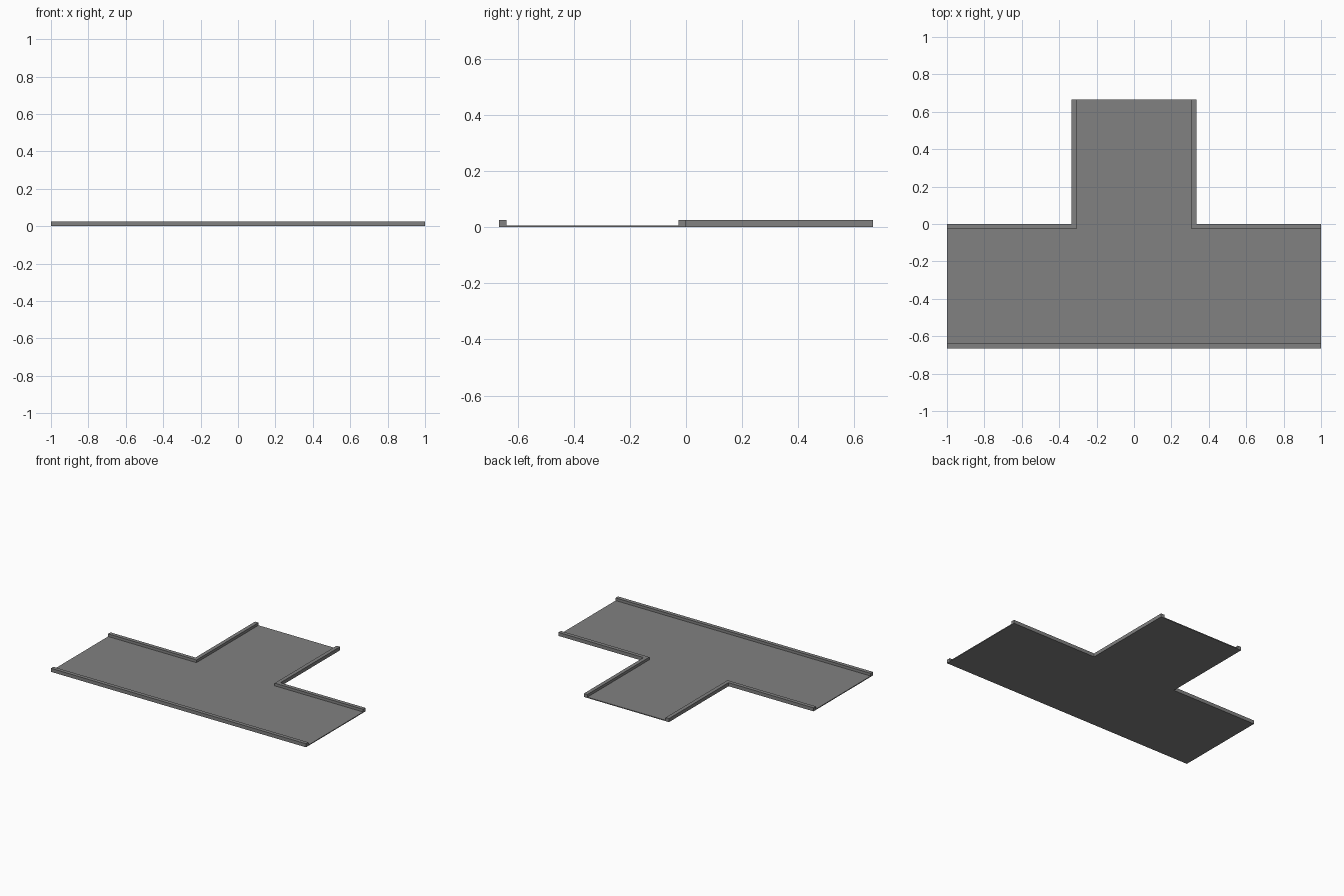
import bpy, bmesh

if "Cube" in bpy.data.objects:
    bpy.data.objects.remove(bpy.data.objects["Cube"])

W = 1 / 3        # half width of the stem
L = 2 / 3        # half depth of the tee
K = 0.027        # kerb width
FLOOR = 0.006    # slab thickness
KERB = 0.025     # kerb height

grey = bpy.data.materials.new("concrete grey")
grey.diffuse_color = (0.22, 0.22, 0.22, 1)
grey.use_nodes = True
grey.node_tree.nodes["Principled BSDF"].inputs["Base Color"].default_value = grey.diffuse_color


def prism(name, outline, height):
    """Extrude a flat outline up from z = 0."""
    bm = bmesh.new()
    face = bm.faces.new([bm.verts.new((x, y, 0)) for x, y in outline])
    new = bmesh.ops.extrude_face_region(bm, geom=[face])["geom"]
    verts = [g for g in new if isinstance(g, bmesh.types.BMVert)]
    bmesh.ops.translate(bm, verts=verts, vec=(0, 0, height))
    bmesh.ops.recalc_face_normals(bm, faces=bm.faces)
    mesh = bpy.data.meshes.new(name)
    bm.to_mesh(mesh)
    bm.free()
    mesh.materials.append(grey)
    ob = bpy.data.objects.new(name, mesh)
    bpy.context.collection.objects.link(ob)
    return ob


# T-shaped floor slab, inside the kerbs
I = W - K
prism("floor_slab", [(-1, K - L), (1, K - L), (1, -K), (I, -K), (I, L),
                     (-I, L), (-I, -K), (-1, -K)], FLOOR)

# straight kerb along the front
prism("front_kerb", [(-1, -L), (1, -L), (1, K - L), (-1, K - L)], KERB)

# L-shaped corner kerbs on both sides of the stem
for name, s in (("right_corner_kerb", 1), ("left_corner_kerb", -1)):
    prism(name, [(s * x, y) for x, y in
                 [(1, 0), (1, -K), (I, -K), (I, L), (W, L), (W, 0)]], KERB)
